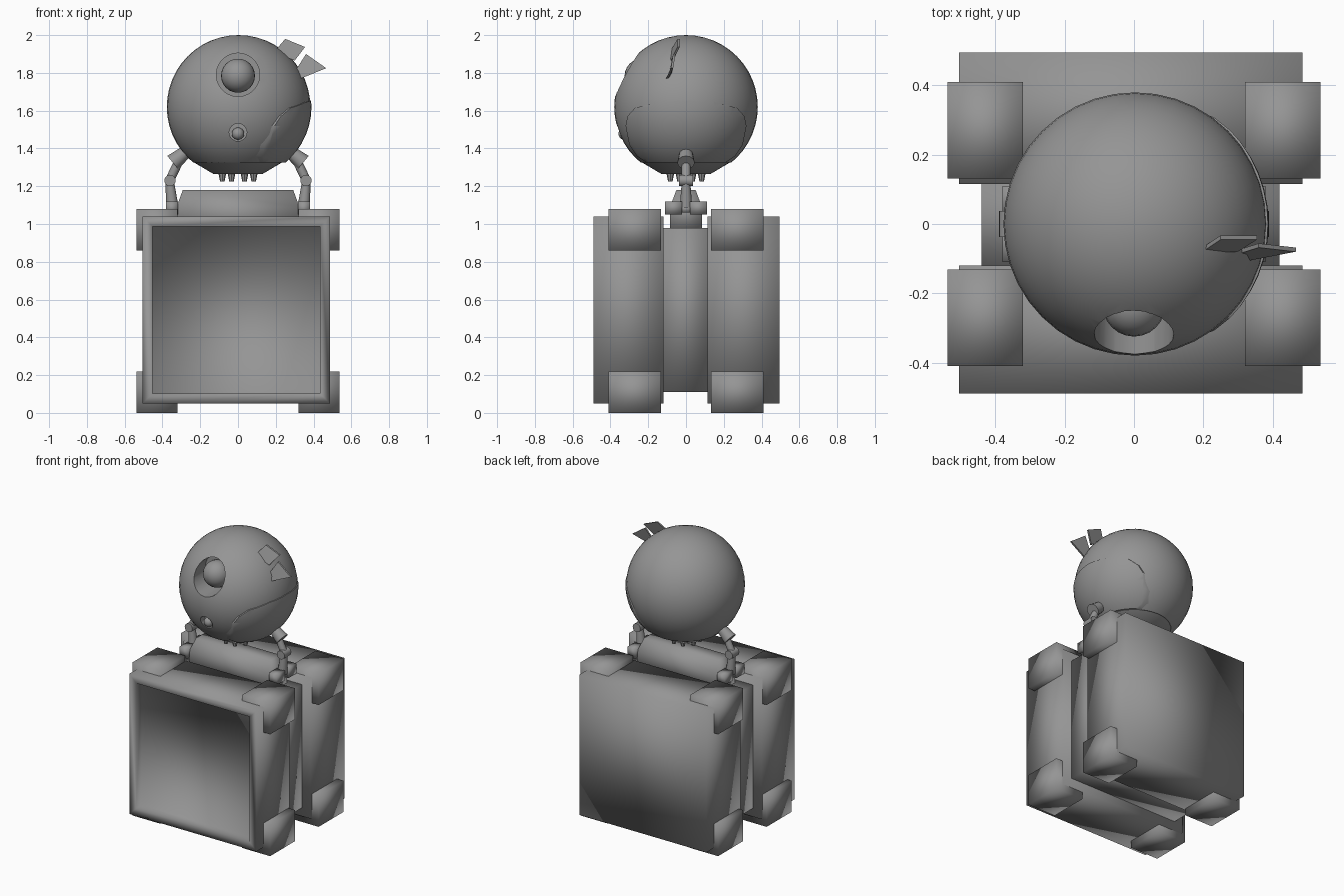
import bpy, bmesh, math
from mathutils import Vector

if "Cube" in bpy.data.objects:
    bpy.data.objects.remove(bpy.data.objects["Cube"])

grey = bpy.data.materials.new("mid grey")
grey.diffuse_color = (0.30, 0.30, 0.30, 1)
grey.use_nodes = True
grey.node_tree.nodes["Principled BSDF"].inputs["Base Color"].default_value = grey.diffuse_color


def add(name, bm, smooth=True, angle=None):
    """Turn a bmesh into a finished object."""
    bmesh.ops.recalc_face_normals(bm, faces=bm.faces)
    me = bpy.data.meshes.new(name)
    bm.to_mesh(me)
    bm.free()
    me.materials.append(grey)
    for p in me.polygons:
        p.use_smooth = smooth
    ob = bpy.data.objects.new(name, me)
    bpy.context.collection.objects.link(ob)
    if angle:
        sharpen(ob, angle)
    return ob


def select(ob):
    bpy.ops.object.select_all(action='DESELECT')
    ob.select_set(True)
    bpy.context.view_layer.objects.active = ob


def sharpen(ob, angle):
    select(ob)
    bpy.ops.object.shade_smooth_by_angle(angle=math.radians(angle))


def box_mesh(lo, hi):
    bm = bmesh.new()
    bmesh.ops.create_cube(bm, size=1)
    lo, hi = Vector(lo), Vector(hi)
    for v in bm.verts:
        v.co = Vector([lo[i] + (v.co[i] + 0.5) * (hi[i] - lo[i]) for i in range(3)])
    return bm


def box(name, lo, hi):
    return add(name, box_mesh(lo, hi))


def ball(name, centre, r, seg=24):
    bm = bmesh.new()
    bmesh.ops.create_uvsphere(bm, u_segments=seg, v_segments=seg // 2, radius=r)
    bmesh.ops.translate(bm, verts=bm.verts, vec=centre)
    return add(name, bm)


def rod(name, a, b, ra, rb, seg=12):
    """Tapered cylinder from a to b."""
    a, b = Vector(a), Vector(b)
    bm = bmesh.new()
    bmesh.ops.create_cone(bm, cap_ends=True, segments=seg, radius1=ra, radius2=rb,
                          depth=(b - a).length)
    bmesh.ops.rotate(bm, verts=bm.verts, matrix=(b - a).to_track_quat('Z', 'Y').to_matrix())
    bmesh.ops.translate(bm, verts=bm.verts, vec=(a + b) / 2)
    return add(name, bm, angle=40)


def prism(name, pts, push):
    """Extrude a polygon along a vector."""
    bm = bmesh.new()
    f = bm.faces.new([bm.verts.new(p) for p in pts])
    ext = bmesh.ops.extrude_face_region(bm, geom=[f], use_keep_orig=True)
    bmesh.ops.translate(bm, vec=push,
                        verts=[g for g in ext['geom'] if isinstance(g, bmesh.types.BMVert)])
    return add(name, bm, smooth=False)


def boolean(ob, cutter, op):
    m = ob.modifiers.new("cut", 'BOOLEAN')
    m.operation, m.object, m.solver = op, cutter, 'EXACT'
    select(ob)
    bpy.ops.object.modifier_apply(modifier=m.name)
    bpy.data.objects.remove(cutter)


# Front cabinet with a recessed screen
bm = box_mesh((-0.505, -0.49, 0.05), (0.487, -0.12, 1.04))
front = min(bm.faces, key=lambda f: f.calc_center_median().y)
bmesh.ops.inset_region(bm, faces=[front], thickness=0.075)
ext = bmesh.ops.extrude_discrete_faces(bm, faces=[front])
bmesh.ops.translate(bm, verts=ext['faces'][0].verts, vec=(0, 0.06, 0))
add("front_cabinet", bm)

# Back cabinet and the core joining the two
box("back_cabinet", (-0.505, 0.115, 0.05), (0.487, 0.495, 1.04))
box("core", (-0.44, -0.125, 0.11), (0.42, 0.12, 0.98))

# Corner pads
for sx in (-1, 1):
    for sy in (-1, 1):
        for level, z in (("lower", 0.0), ("upper", 0.86)):
            xs = sorted((sx * 0.32, sx * 0.538))
            ys = sorted((sy * 0.132, sy * 0.41))
            box(level + "_corner_pad", (xs[0], ys[0], z), (xs[1], ys[1], z + 0.22))

# Tapered block on top of the core
bm = box_mesh((-0.325, -0.085, 0.96), (0.325, 0.085, 1.09))
top = max(bm.faces, key=lambda f: f.calc_center_median().z)
ext = bmesh.ops.extrude_discrete_faces(bm, faces=[top])
for v in ext['faces'][0].verts:
    v.co = (v.co.x * 0.9, v.co.y * 0.6, 1.18)
add("top_block", bm)

# Head: sphere sliced flat below, with an eye socket and a mouth hole
C, R = Vector((0.003, 0.0, 1.62)), 0.38
bm = bmesh.new()
bmesh.ops.create_uvsphere(bm, u_segments=40, v_segments=24, radius=R)
bmesh.ops.translate(bm, verts=bm.verts, vec=C)
cut = bmesh.ops.bisect_plane(bm, geom=bm.verts[:] + bm.edges[:] + bm.faces[:],
                             plane_co=(0, 0, 1.325), plane_no=(0, 0, -1), clear_outer=True)
bmesh.ops.holes_fill(bm, edges=[e for e in bm.edges if e.is_boundary])
head = add("head", bm)
boolean(head, rod("socket_cutter", (0, -0.5, 1.79), (0, -0.2, 1.79), 0.115, 0.115, 24), 'DIFFERENCE')
boolean(head, rod("mouth_cutter", (0, -0.5, 1.485), (0, -0.3, 1.485), 0.047, 0.047, 16), 'DIFFERENCE')
sharpen(head, 35)
ball("eye", (0, -0.235, 1.785), 0.09)
ball("mouth_ball", (0, -0.325, 1.478), 0.033, 16)

# Raised cheek panel on one side of the head
panel = ball("cheek_panel", C, R + 0.006, 48)
half = [(0.0, 1.655), (0.15, 1.645), (0.27, 1.615), (0.31, 1.57), (0.32, 1.52),
        (0.30, 1.42), (0.26, 1.36), (0.21, 1.325)]
outline = [(0.05, y, z) for y, z in half] + [(0.05, -y, z) for y, z in reversed(half[1:])]
boolean(panel, prism("panel_cutter", outline, (0.6, 0, 0)), 'INTERSECT')
sharpen(panel, 35)

# Underside of the head and its ring of prongs
rod("head_base", (0, 0, 1.265), (0, 0, 1.327), 0.13, 0.235, 32)
for i in range(8):
    a = math.tau * (i + 0.5) / 8
    x, y = 0.09 * math.cos(a), 0.09 * math.sin(a)
    rod("prong", (x, y, 1.225), (x, y, 1.275), 0.012, 0.022, 8)

# Two flat tufts on the side of the head
prism("upper_tuft", [(0.19, -0.085, 1.91), (0.25, -0.045, 1.98),
                     (0.355, -0.045, 1.937), (0.30, -0.08, 1.865)], (0, 0.012, 0))
prism("lower_tuft", [(0.29, -0.09, 1.79), (0.36, -0.068, 1.90),
                     (0.467, -0.08, 1.825), (0.32, -0.108, 1.765)], (0, 0.012, 0))

# Arms: sleeve, upper arm, elbow, forearm and gripping hand on each side
for s in (-1, 1):
    rod("sleeve", (s * 0.255, 0, 1.40), (s * 0.345, 0, 1.325), 0.03, 0.046)
    rod("upper_arm", (s * 0.30, 0, 1.36), (s * 0.36, 0, 1.235), 0.024, 0.024)
    rod("elbow", (s * 0.36, -0.038, 1.23), (s * 0.36, 0.038, 1.23), 0.03, 0.03, 16)
    rod("forearm", (s * 0.362, 0, 1.23), (s * 0.348, 0, 1.09), 0.022, 0.033)
    for t in (-1, 1):
        xs = sorted((s * 0.318, s * 0.38))
        ys = sorted((t * 0.02, t * 0.11))
        box("hand_grip", (xs[0], ys[0], 1.05), (xs[1], ys[1], 1.12))
    xs = sorted((s * 0.325, s * 0.37))
    box("palm", (xs[0], -0.04, 1.06), (xs[1], 0.04, 1.10))
